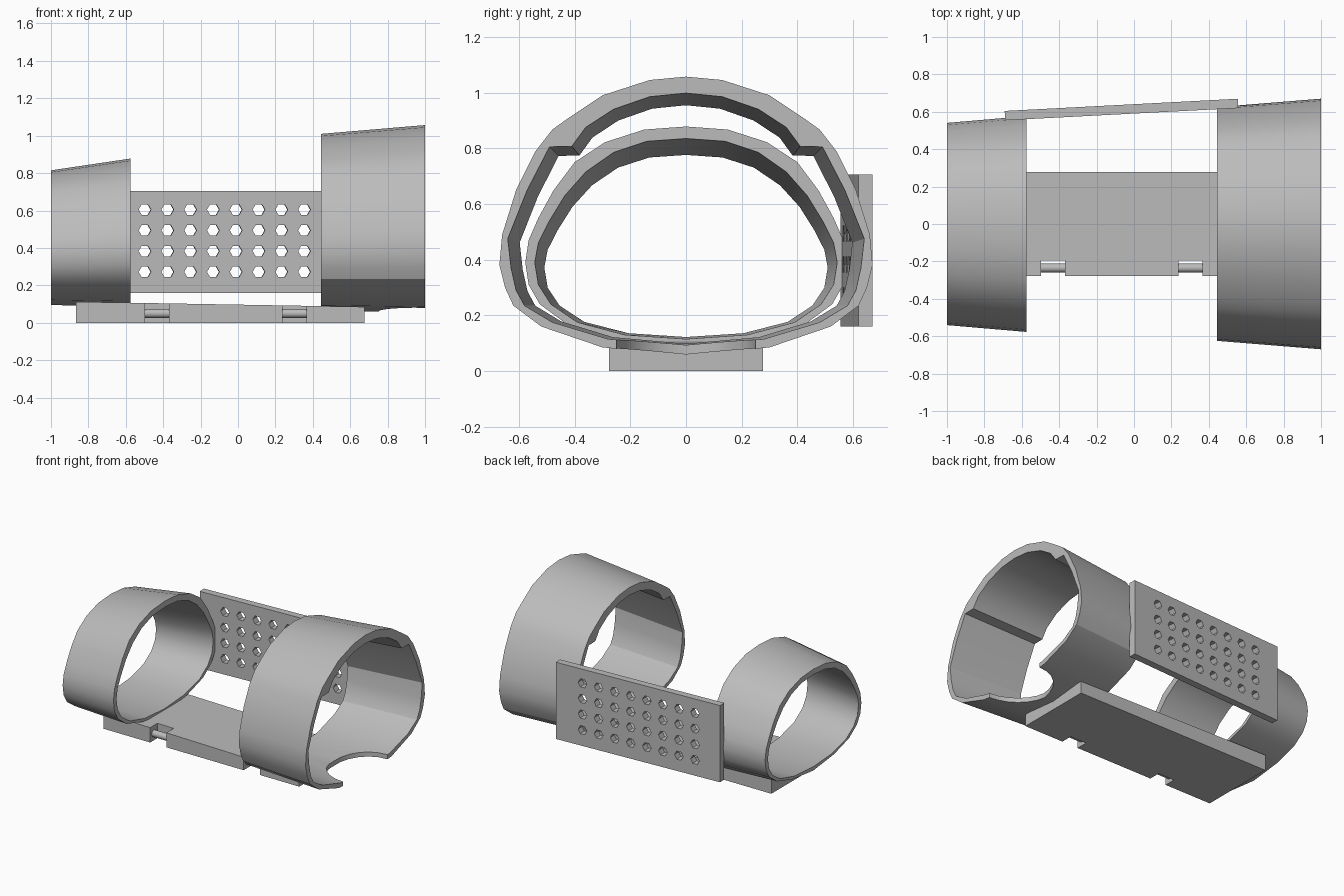
import bpy, bmesh, math
from mathutils import Matrix, Vector

if "Cube" in bpy.data.objects:
    bpy.data.objects.remove(bpy.data.objects["Cube"])

grey = bpy.data.materials.new("plain grey")
grey.use_nodes = True
COLOUR = (0.5, 0.5, 0.5, 1)
grey.diffuse_color = COLOUR
grey.node_tree.nodes["Principled BSDF"].inputs["Base Color"].default_value = COLOUR


def finish(name, bm):
    bmesh.ops.recalc_face_normals(bm, faces=bm.faces)
    mesh = bpy.data.meshes.new(name)
    bm.to_mesh(mesh)
    bm.free()
    mesh.materials.append(grey)
    obj = bpy.data.objects.new(name, mesh)
    bpy.context.collection.objects.link(obj)
    return obj


def add_box(bm, lo, hi):
    lo, hi = Vector(lo), Vector(hi)
    mat = Matrix.Translation((lo + hi) / 2) @ Matrix.Diagonal((*(hi - lo), 1))
    return bmesh.ops.create_cube(bm, size=1, matrix=mat)["verts"]


def add_cylinder(bm, centre, radius, depth, sides, turn=Matrix()):
    bmesh.ops.create_cone(bm, cap_ends=True, segments=sides, radius1=radius, radius2=radius,
                          depth=depth, matrix=Matrix.Translation(centre) @ turn)


def cut(obj, bm):
    cutter = finish("cutter", bm)
    cutter.hide_render = True
    mod = obj.modifiers.new("cut", "BOOLEAN")
    mod.operation, mod.solver, mod.object = "DIFFERENCE", "EXACT", cutter
    activate(obj)
    bpy.ops.object.modifier_apply(modifier=mod.name)
    bpy.data.objects.remove(cutter)


def activate(obj):
    bpy.ops.object.select_all(action="DESELECT")
    obj.select_set(True)
    bpy.context.view_layer.objects.active = obj


def smooth(obj, degrees):
    activate(obj)
    bpy.ops.object.shade_smooth_by_angle(angle=math.radians(degrees))


def cuff(name, outer, inner, x_full, x_small, width, top, bottom):
    """Tapered ring: half profiles (top to bottom) mirrored, lofted to a smaller end."""
    bm = bmesh.new()
    z_hi, z_lo = outer[0][1], outer[-1][1]
    rings = []
    for x, small in ((x_full, False), (x_small, True)):
        for half in (outer, inner):
            loop = half + [(-y, z) for y, z in half[-2:0:-1]]
            if small:
                k = (top - bottom) / (z_hi - z_lo)
                loop = [(y * width, bottom + (z - z_lo) * k) for y, z in loop]
            rings.append([bm.verts.new((x, y, z)) for y, z in loop])
    out_a, in_a, out_b, in_b = rings
    for p, q in ((out_a, out_b), (out_b, in_b), (in_b, in_a), (in_a, out_a)):
        for i in range(len(p)):
            j = (i + 1) % len(p)
            bm.faces.new((p[i], p[j], q[j], q[i]))
    return finish(name, bm)


# Large cuff with inner ledges and a round notch in its lower rim
large = cuff(
    "large_cuff",
    [(0, 1.057), (.13, 1.045), (.3, .99), (.42, .91), (.48, .867), (.54, .79), (.61, .65),
     (.66, .49), (.67, .38), (.65, .3), (.62, .235), (.52, .16), (.3, .085), (0, .055)],
    [(0, .998), (.13, .985), (.26, .94), (.36, .875), (.41, .807), (.49, .805), (.57, .65),
     (.64, .475), (.628, .37), (.61, .29), (.58, .235), (.48, .175), (.28, .115), (0, .09)],
    1, .445, .933, 1.01, .065)
notch = bmesh.new()
add_cylinder(notch, (1, 0, .1), .25, .3, 24)
cut(large, notch)
smooth(large, 25)

# Small cuff
small = cuff(
    "small_cuff",
    [(0, .878), (.15, .867), (.29, .822), (.4, .75), (.475, .65), (.53, .55),
     (.565, .47), (.577, .39), (.565, .31), (.525, .24), (.43, .17), (.25, .115), (0, .085)],
    [(0, .835), (.14, .825), (.26, .785), (.36, .715), (.435, .63), (.49, .54),
     (.53, .46), (.543, .39), (.53, .31), (.485, .24), (.39, .175), (.22, .13), (0, .115)],
    -.575, -1, .937, .815, .095)
smooth(small, 25)

# Base plate, its top sloping down towards the large cuff
bm = bmesh.new()
for v in add_box(bm, (-.865, -.277, 0), (.675, .277, .112)):
    if v.co.x > 0 and v.co.z > 0:
        v.co.z = .085
base = finish("base_plate", bm)
slots, pins = bmesh.new(), bmesh.new()
along_x = Matrix.Rotation(math.pi / 2, 4, "Y")
for x in (-.433, .302):
    add_box(slots, (x - .064, -.4, -.1), (x + .064, -.195, .3))
    add_cylinder(pins, (x, -.235, .05), .024, .14, 16, along_x)
cut(base, slots)

# Strap pins across the slots
smooth(finish("strap_pins", pins), 40)

# Perforated side plate, turned to follow the taper of the cuffs
bm = bmesh.new()
add_box(bm, (-.624, -.025, .16), (.624, .025, .705))
plate = finish("side_plate", bm)
holes = bmesh.new()
hexagon = Matrix.Rotation(math.pi / 2, 4, "X") @ Matrix.Rotation(math.pi / 2, 4, "Z")
for col in range(8):
    for row in range(4):
        add_cylinder(holes, (-.433 + col * .122, 0, .272 + row * .111), .033, .2, 6, hexagon)
cut(plate, holes)
plate.location = (-.067, .612, 0)
plate.rotation_euler.z = math.atan2(.065, 1.245)
